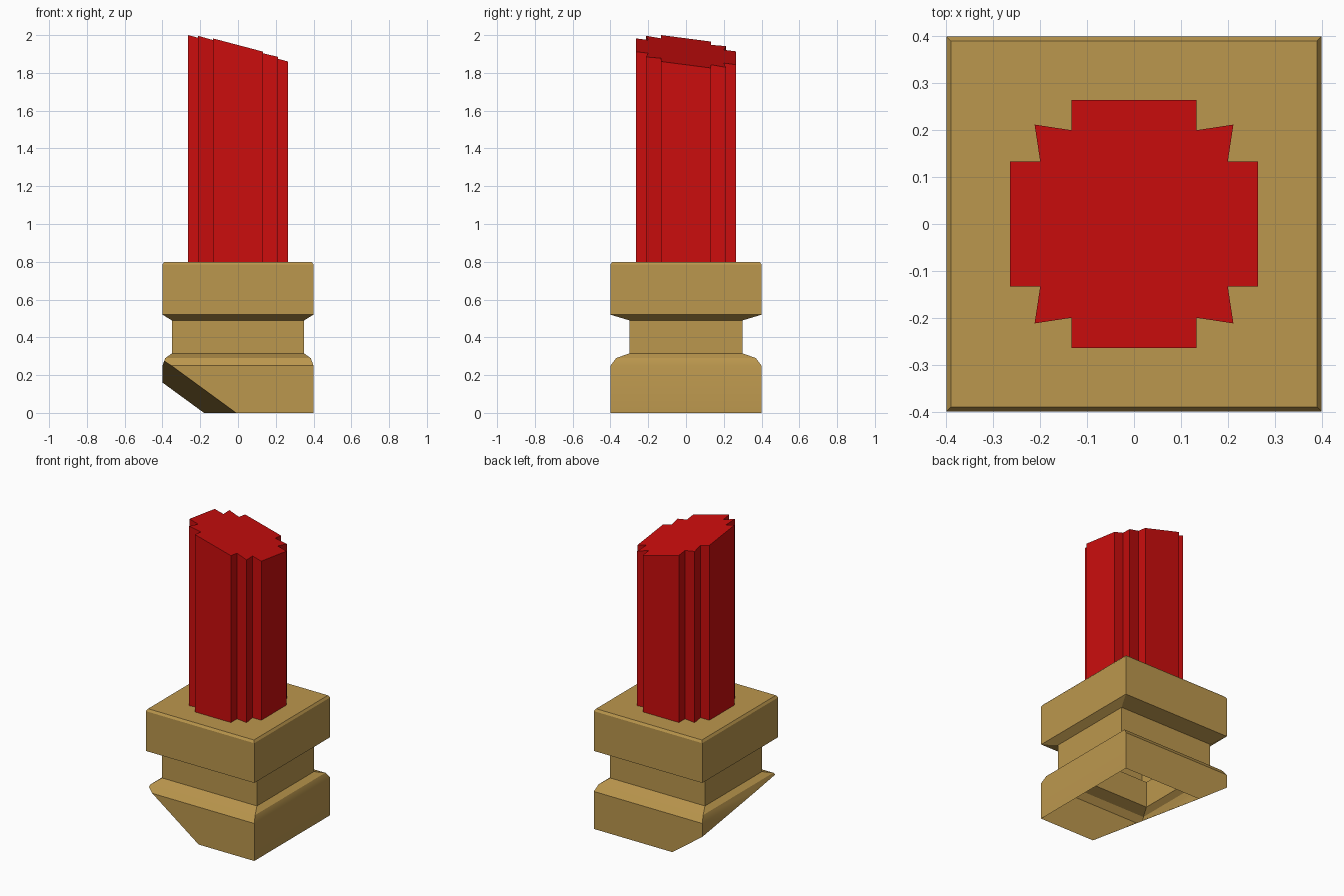
import bpy, bmesh
from mathutils import Vector
from math import radians

if "Cube" in bpy.data.objects:
    bpy.data.objects.remove(bpy.data.objects["Cube"])


def material(name, rgb):
    m = bpy.data.materials.new(name)
    m.diffuse_color = (*rgb, 1)
    m.use_nodes = True
    m.node_tree.nodes["Principled BSDF"].inputs["Base Color"].default_value = m.diffuse_color
    return m


def loft(bm, rings):
    """Skin equal-length closed loops of points and cap both ends."""
    loops = [[bm.verts.new(p) for p in ring] for ring in rings]
    n = len(loops[0])
    for a, b in zip(loops, loops[1:]):
        for i in range(n):
            j = (i + 1) % n
            bm.faces.new((a[i], a[j], b[j], b[i]))
    bm.faces.new(loops[0][::-1])
    bm.faces.new(loops[-1])


def slice_off(bm, point, normal):
    """Remove everything on the normal's side and close the cut."""
    res = bmesh.ops.bisect_plane(bm, geom=bm.verts[:] + bm.edges[:] + bm.faces[:],
                                 plane_co=point, plane_no=normal, clear_outer=True)
    cut = [e for e in res["geom_cut"] if isinstance(e, bmesh.types.BMEdge)]
    bmesh.ops.contextual_create(bm, geom=cut)
    bmesh.ops.recalc_face_normals(bm, faces=bm.faces[:])


def finish(bm, name, mat):
    me = bpy.data.meshes.new(name)
    bm.to_mesh(me)
    bm.free()
    ob = bpy.data.objects.new(name, me)
    bpy.context.collection.objects.link(ob)
    me.materials.append(mat)
    return ob


gold = material("gold", (0.50, 0.31, 0.075))
red = material("red", (0.60, 0.004, 0.004))

# Stepped square base: half width x, half width y, height
profile = [(.40, .40, 0), (.40, .40, .25), (.385, .37, .29), (.35, .30, .315),
           (.35, .30, .49), (.40, .40, .52), (.40, .40, .785), (.39, .39, .80)]
bm = bmesh.new()
loft(bm, [[(-x, -y, z), (x, -y, z), (x, y, z), (-x, y, z)] for x, y, z in profile])

# Slanted cut on the lower left side, then the open underside
slice_off(bm, Vector((-.095, 0, 0)), Vector((-.73, -.155, -1)).normalized())
bottom = [f for f in bm.faces if all(abs(v.co.z) < 1e-4 for v in f.verts)]
bmesh.ops.delete(bm, geom=bottom, context='FACES')
base = finish(bm, "base", gold)
bpy.context.view_layer.objects.active = base
base.select_set(True)
bpy.ops.object.shade_smooth_by_angle(angle=radians(30))

# Ribbed shaft: one quarter of the cross-section turned four times
quarter = [(.265, -.133), (.265, .133), (.20, .133), (.212, .212), (.133, .20)]
outline = []
for k in range(4):
    outline += quarter
    quarter = [(-y, x) for x, y in quarter]
bm = bmesh.new()
loft(bm, [[(x, y, z) for x, y in outline] for z in (.80, 2.2)])

# Slanted top
slice_off(bm, Vector((0, 0, 1.913)), Vector((.264, .13, 1)).normalized())
finish(bm, "shaft", red)
